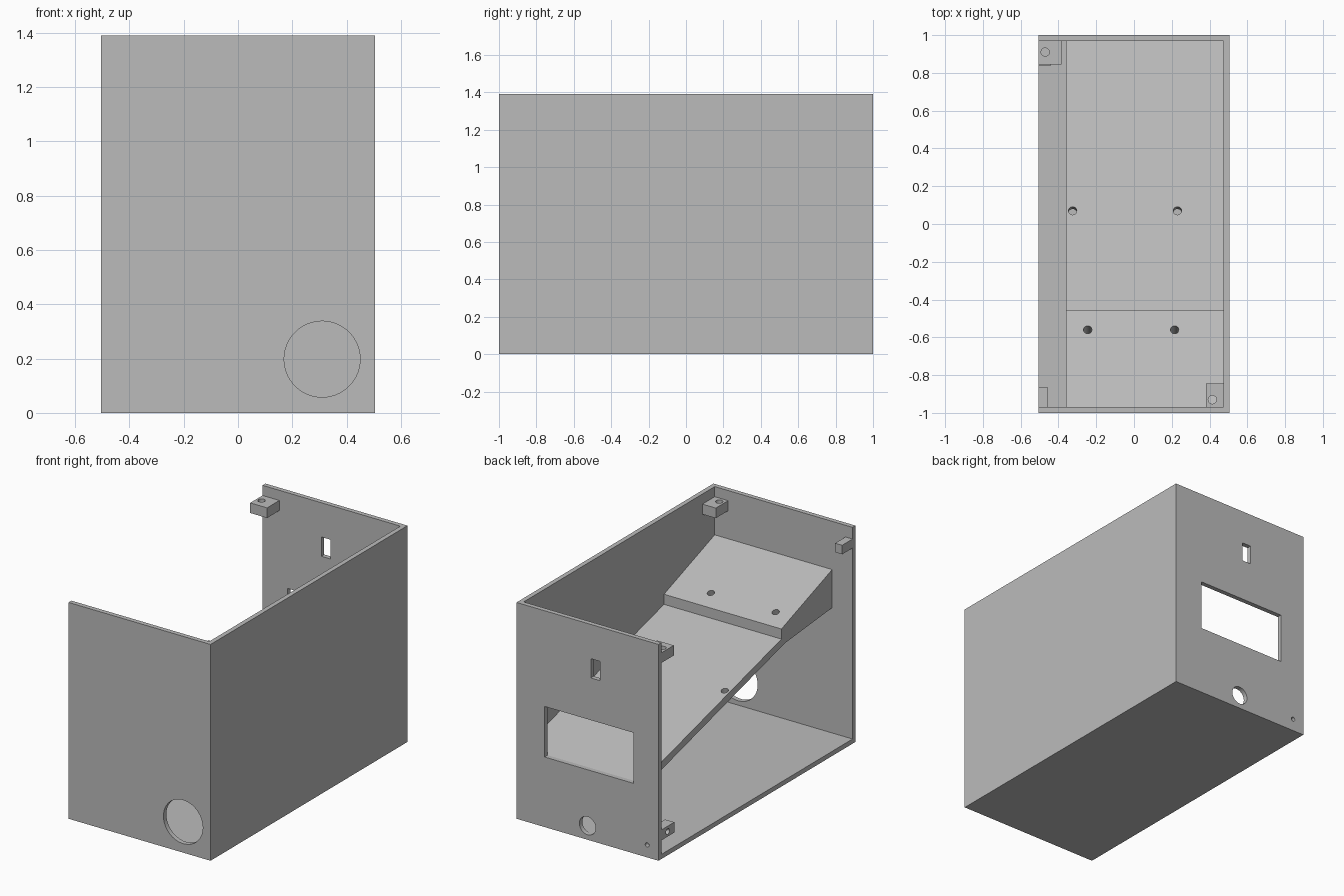
import bpy, bmesh, math
from mathutils import Matrix, Vector

if "Cube" in bpy.data.objects:
    bpy.data.objects.remove(bpy.data.objects["Cube"])

grey = bpy.data.materials.new("plain_grey")
grey.diffuse_color = (0.5, 0.5, 0.5, 1)
grey.use_nodes = True
grey.node_tree.nodes["Principled BSDF"].inputs["Base Color"].default_value = grey.diffuse_color

X, Y, H, T = 0.505, 1.0, 1.39, 0.03   # half width, half length, height, wall


def finish(name, bm):
    bmesh.ops.recalc_face_normals(bm, faces=bm.faces)
    mesh = bpy.data.meshes.new(name)
    bm.to_mesh(mesh)
    bm.free()
    mesh.materials.append(grey)
    ob = bpy.data.objects.new(name, mesh)
    bpy.context.collection.objects.link(ob)
    return ob


def box(name, x0, x1, y0, y1, z0, z1):
    bm = bmesh.new()
    bmesh.ops.create_cube(bm, size=1)
    size = Matrix.Diagonal((x1 - x0, y1 - y0, z1 - z0, 1))
    mid = Matrix.Translation(((x0 + x1) / 2, (y0 + y1) / 2, (z0 + z1) / 2))
    bm.transform(mid @ size)
    return finish(name, bm)


def rod(centre, direction, r, length, sides=32):
    bm = bmesh.new()
    bmesh.ops.create_cone(bm, cap_ends=True, segments=sides, radius1=r, radius2=r, depth=length)
    turn = Vector(direction).to_track_quat('Z', 'Y').to_matrix().to_4x4()
    bm.transform(Matrix.Translation(centre) @ turn)
    return finish("cutter", bm)


def cut(ob, cutters):
    for c in cutters:
        c.hide_render = True
        mod = ob.modifiers.new("cut", 'BOOLEAN')
        mod.operation = 'DIFFERENCE'
        mod.solver = 'EXACT'
        mod.object = c
        bpy.context.view_layer.objects.active = ob
        bpy.ops.object.modifier_apply(modifier=mod.name)
        bpy.data.objects.remove(c)


def smooth(ob):
    bpy.ops.object.select_all(action='DESELECT')
    ob.select_set(True)
    bpy.context.view_layer.objects.active = ob
    bpy.ops.object.shade_smooth_by_angle(angle=math.radians(30))


# Housing: hollow box open on the top and the left side
housing = box("housing", -X, X, -Y, Y, 0, H)
cut(housing, [box("cutter", -X - 0.2, X - T, -Y + T, Y - T, T, H + 0.2)])

# Round opening in the front wall, openings in the back wall
cut(housing, [
    rod((0.31, -Y, 0.198), (0, 1, 0), 0.14, 0.2, 64),
    box("cutter", -0.328, 0.305, 0.9, 1.1, 0.45, 0.775),
    box("cutter", -0.087, -0.023, 0.9, 1.1, 1.046, 1.17),
    rod((0, Y, 0.09), (0, 1, 0), 0.058, 0.2, 48),
    rod((0.034, Y, 1.20), (0, 1, 0), 0.02, 0.2),
    rod((-0.143, Y, 1.20), (0, 1, 0), 0.02, 0.2),
    rod((-0.463, Y, 1.055), (0, 1, 0), 0.014, 0.2),
    rod((-0.424, Y, 0.08), (0, 1, 0), 0.014, 0.2),
])
smooth(housing)

# Ramp with raised platform: side profile (y, z) extruded across
profile = [(-0.97, 0.835), (-0.49, 0.79), (0.97, 0.40), (0.97, 0.45),
           (-0.455, 0.83), (-0.455, 0.895), (-0.97, 1.08)]
bm = bmesh.new()
face = bm.faces.new([bm.verts.new((-0.36, y, z)) for y, z in profile])
side = bmesh.ops.extrude_face_region(bm, geom=[face])["geom"]
bmesh.ops.translate(bm, vec=(0.835, 0, 0), verts=[v for v in side if isinstance(v, bmesh.types.BMVert)])
ramp = finish("ramp", bm)

# Screw holes square to the sloped surfaces
holes = [rod((x, 0.07, 0.69), (0, 0.26, 1), 0.022, 0.3) for x in (-0.325, 0.23)]
for x in (-0.245, 0.215):
    for y in (-0.56, -0.90):
        z = 0.895 - 0.36 * (y + 0.455)
        holes.append(rod((x, y, z), (0, 0.36, 1), 0.022, 0.8))
cut(ramp, holes)
smooth(ramp)

# Screw blocks for the lid and the side panel
blocks = [
    ("lid_block_back", (-X, -0.385, 0.845, 0.97, 1.26, 1.325), (-0.47, 0.91, 1.3), (0, 0, 1), 0.022),
    ("lid_block_front", (0.38, 0.475, -0.97, -0.845, 1.26, 1.325), (0.415, -0.93, 1.3), (0, 0, 1), 0.022),
    ("side_block_front", (-X, -0.455, -0.97, -0.865, 1.257, 1.315), (-0.48, -0.92, 1.287), (1, 0, 0), 0.018),
    ("side_block_back", (-X, -0.44, 0.84, 0.97, 0.12, 0.187), (-0.47, 0.907, 0.152), (1, 0, 0), 0.018),
]
for name, size, centre, axis, r in blocks:
    block = box(name, *size)
    cut(block, [rod(centre, axis, r, 0.3)])
    smooth(block)
